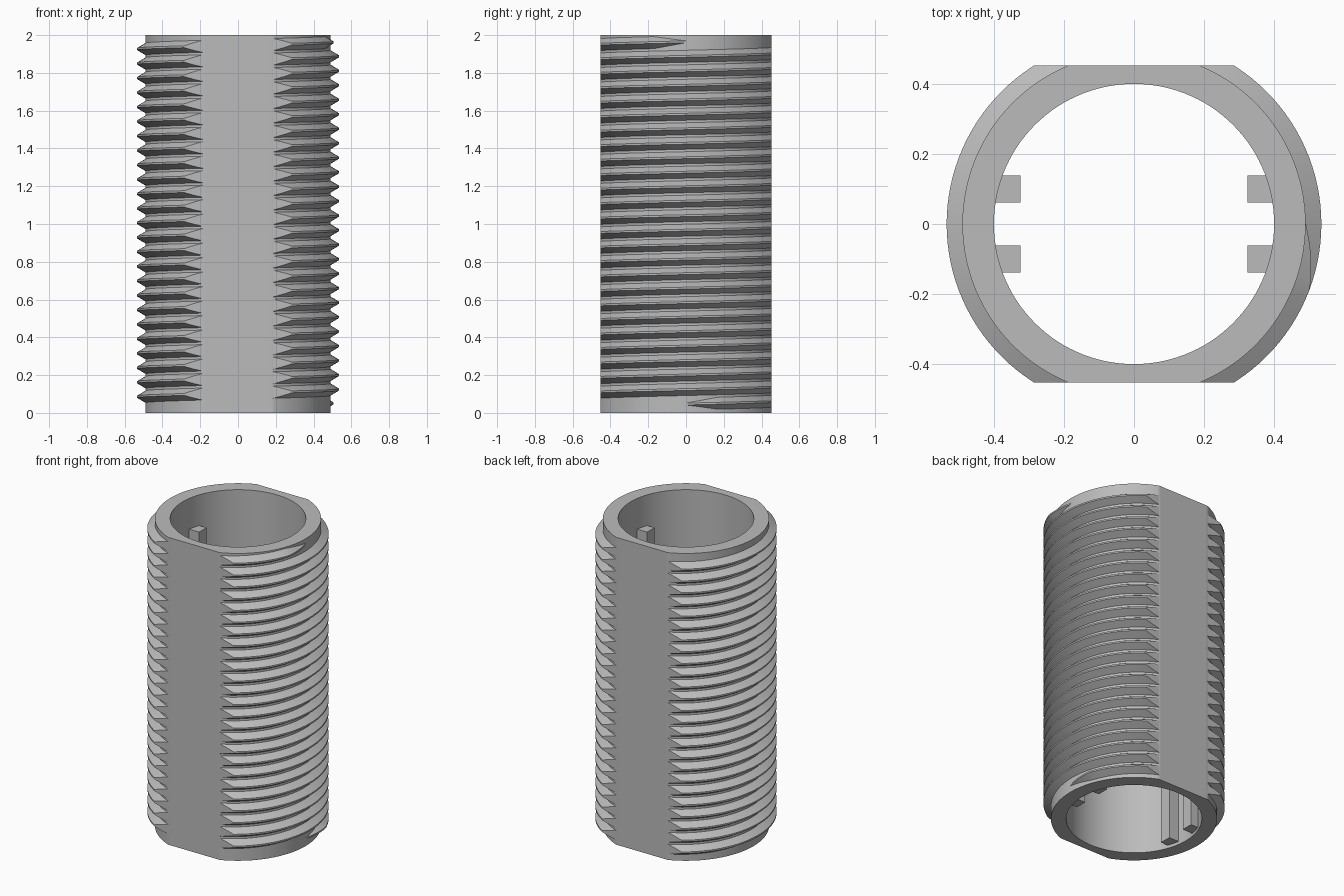
import bpy, bmesh, math
from mathutils import Vector

if "Cube" in bpy.data.objects:
    bpy.data.objects.remove(bpy.data.objects["Cube"], do_unlink=True)

HEIGHT, BORE, ROOT, CREST, FLAT = 2.0, 0.40, 0.49, 0.535, 0.453
SEGS, TURNS, PITCH, START = 120, 25, 0.0767, 0.047

grey = bpy.data.materials.new("plain grey")
grey.use_nodes = True
colour = (0.5, 0.5, 0.5, 1)
grey.diffuse_color = colour
grey.node_tree.nodes["Principled BSDF"].inputs["Base Color"].default_value = colour


def finish(name, bm):
    """Turn a bmesh into a shaded object."""
    bmesh.ops.recalc_face_normals(bm, faces=bm.faces)
    mesh = bpy.data.meshes.new(name)
    bm.to_mesh(mesh)
    bm.free()
    mesh.materials.append(grey)
    ob = bpy.data.objects.new(name, mesh)
    bpy.context.collection.objects.link(ob)
    bpy.ops.object.select_all(action='DESELECT')
    ob.select_set(True)
    bpy.context.view_layer.objects.active = ob
    bpy.ops.object.shade_smooth_by_angle(angle=math.radians(25))
    return ob


def cut_flats(bm):
    """Slice off the front and back and cap the openings."""
    for side in (-1, 1):
        cut = bmesh.ops.bisect_plane(
            bm, geom=bm.verts[:] + bm.edges[:] + bm.faces[:], dist=1e-6,
            plane_co=(0, side * FLAT, 0), plane_no=(0, side, 0), clear_outer=True)
        edges = [e for e in cut["geom_cut"]
                 if isinstance(e, bmesh.types.BMEdge) and e.is_boundary]
        bmesh.ops.holes_fill(bm, edges=edges, sides=0)


def skin(bm, rings, closed):
    """Join matching rings of vertices with quads."""
    pairs = list(zip(rings, rings[1:]))
    if closed:
        pairs.append((rings[-1], rings[0]))
    for a, b in pairs:
        n = len(a)
        for i in range(n):
            j = (i + 1) % n
            bm.faces.new((a[i], a[j], b[j], b[i]))


def polar(radius, angle, z):
    return Vector((radius * math.cos(angle), radius * math.sin(angle), z))


# Hollow barrel with two flats
bm = bmesh.new()
section = [(BORE, 0), (ROOT, 0), (ROOT, HEIGHT), (BORE, HEIGHT)]
rings = [[bm.verts.new(polar(r, math.tau * i / SEGS, z)) for r, z in section]
         for i in range(SEGS)]
skin(bm, rings, True)
cut_flats(bm)
finish("barrel", bm)

# Right-handed helical thread, running out at both ends
bm = bmesh.new()
rings = []
total = SEGS * TURNS
runout = SEGS * 20 / 360
for i in range(total + 1):
    fade = max(0.02, min(1, i / runout, (total - i) / runout))
    angle = math.tau * i / SEGS
    z = START + PITCH * i / SEGS
    tip = ROOT + (CREST - ROOT) * fade
    foot = 0.006 + 0.027 * fade
    profile = [(ROOT - 0.002, -foot), (tip, -0.005), (tip, 0.005), (ROOT - 0.002, foot)]
    rings.append([bm.verts.new(polar(r, angle, z + dz)) for r, dz in profile])
skin(bm, rings, False)
bm.faces.new(rings[0])
bm.faces.new(rings[-1])
cut_flats(bm)
finish("thread", bm)

# Four guide ribs inside the bore
LOW, HIGH = 0.02, 1.80
for sx, x_name in ((1, "left"), (-1, "right")):
    for sy, y_name in ((-1, "front"), (1, "back")):
        bm = bmesh.new()
        bmesh.ops.create_cube(bm, size=1)
        bmesh.ops.scale(bm, vec=(0.085, 0.076, HIGH - LOW), verts=bm.verts)
        bmesh.ops.translate(bm, vec=(sx * 0.366, sy * 0.1, (LOW + HIGH) / 2), verts=bm.verts)
        finish(f"{y_name}_{x_name}_rib", bm)
